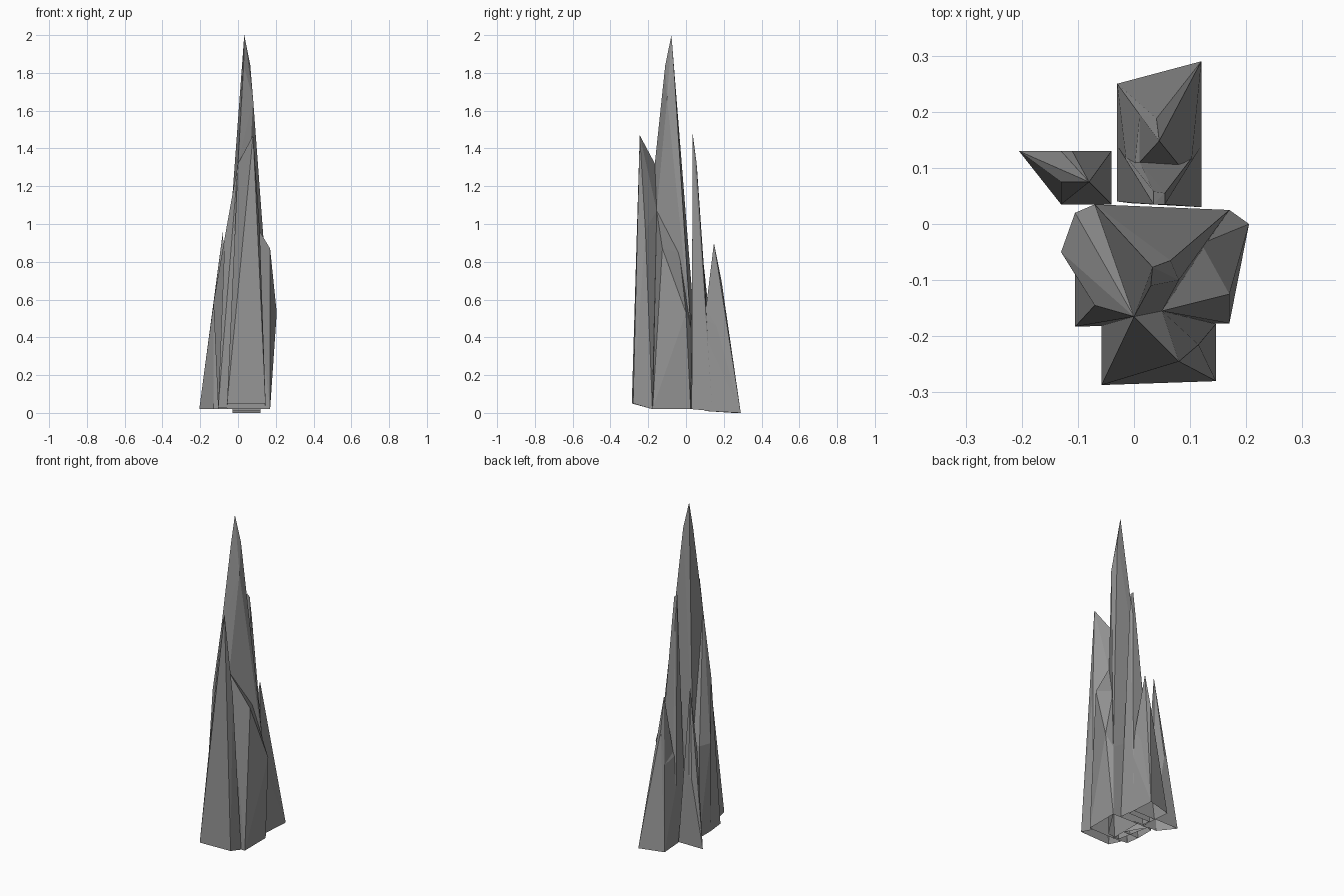
import bpy
import bmesh

# Remove the default object
default_cube = bpy.data.objects.get("Cube")
if default_cube is not None:
    bpy.data.objects.remove(default_cube, do_unlink=True)


def make_material(name, red, green, blue):
    material = bpy.data.materials.new(name)
    material.use_nodes = True
    colour = (red, green, blue, 1)
    material.diffuse_color = colour
    shader = next(node for node in material.node_tree.nodes if node.type == "BSDF_PRINCIPLED")
    shader.inputs["Base Color"].default_value = colour
    shader.inputs["Roughness"].default_value = 0.9
    return material


stone = make_material("stone_grey", 0.3, 0.3, 0.3)


def make_shard(name, foot, crown):
    """A faceted rock shard, open underneath: the convex hull of its foot and crown corners."""
    mesh_builder = bmesh.new()
    for corner in foot + crown:
        mesh_builder.verts.new(corner)
    hull = bmesh.ops.convex_hull(mesh_builder, input=mesh_builder.verts[:])
    buried = [item for item in hull["geom_interior"] if isinstance(item, bmesh.types.BMVert)]
    bmesh.ops.delete(mesh_builder, geom=buried, context="VERTS")
    bmesh.ops.recalc_face_normals(mesh_builder, faces=mesh_builder.faces[:])
    mesh_builder.normal_update()
    underside = [face for face in mesh_builder.faces if face.normal.z < -.7]
    bmesh.ops.delete(mesh_builder, geom=underside, context="FACES")
    mesh = bpy.data.meshes.new(name)
    mesh_builder.to_mesh(mesh)
    mesh_builder.free()
    mesh.materials.append(stone)
    shard = bpy.data.objects.new(name, mesh)
    bpy.context.collection.objects.link(shard)
    return shard


# Corners where neighbouring rocks meet
front_notch = (0, -.165, 1.32)
shoulder_root = (.05, -.155, 1.07)
shoulder_saddle = (.12, -.035, .85)
back_corner = (-.07, .035, .6)
flank_tip = (-.07, -.145, .93)
valley = [(.01, .11, .55), (.08, .105, .55)]
back_ledge = [(.01, .195, .5), (.08, .222, .42)]

# Tall central spire
make_shard(
    "main_spire",
    foot=[(-.03, -.17, .02), (-.07, .03, .02), (.17, .025, .02), (.05, -.16, .02)],
    crown=[(.033, -.077, 2), (.065, -.065, 1.84), (.08, -.1, 1.66), (.03, -.11, 1.84),
           (.17, .025, .45), front_notch, shoulder_root, shoulder_saddle, back_corner],
)

# Right flank in two pieces, pinched where they meet
make_shard(
    "right_flank_front",
    foot=[(-.105, -.183, .03), (-.105, -.09, .02), (0, -.09, .02), (0, -.18, .02)],
    crown=[front_notch, flank_tip],
)
make_shard(
    "right_flank_back",
    foot=[(-.105, -.09, .02), (-.105, .02, .02), (-.07, .03, .02), (0, -.09, .02)],
    crown=[front_notch, flank_tip, back_corner, (-.13, -.05, .58), (-.105, .02, .58)],
)

# Broad shoulder leaning on the left side of the spire
make_shard(
    "left_shoulder",
    foot=[(.17, -.177, .02), (.17, .025, .02), (0, .03, .02), (0, -.18, .02)],
    crown=[shoulder_root, shoulder_saddle, (.17, -.125, .87), (.205, 0, .53), (.17, .025, .45)],
)

# Front shard, its rear buried in the spire
make_shard(
    "front_shard",
    foot=[(-.058, -.287, .05), (.146, -.28, .05), (.146, -.178, .02), (-.058, -.178, .02)],
    crown=[(.08, -.245, 1.47), (.115, -.215, .97), front_notch, shoulder_root],
)

# Back rock: a broad base carrying a thin needle and a lower peak
make_shard(
    "back_base",
    foot=[(-.03, .04, .02), (.12, .03, .02), (.12, .29, 0), (-.03, .25, 0)],
    crown=[(-.005, .037, .55), (.095, .033, .55)] + valley + back_ledge,
)
make_shard(
    "back_needle",
    foot=[(-.03, .04, .02), (.12, .03, .02), (.12, .14, .01), (-.03, .14, .01)],
    crown=[(.035, .035, 1.48), (.055, .035, 1.46), (.035, .058, 1.3),
           (.055, .055, 1.33)] + valley,
)
make_shard(
    "back_peak",
    foot=[(-.03, .1, .01), (.12, .1, .01), (.12, .29, 0), (-.03, .25, 0)],
    crown=[(.045, .148, .9), (.04, .188, .7)] + valley + back_ledge,
)

# Small shard at the back right
make_shard(
    "small_shard",
    foot=[(-.205, .13, .02), (-.13, .035, .02), (-.04, .035, .02), (-.04, .13, .02)],
    crown=[(-.13, .075, .57), (-.08, .075, .96), (-.08, .095, .66),
           (-.11, .13, .45), (-.13, .13, .42)],
)
